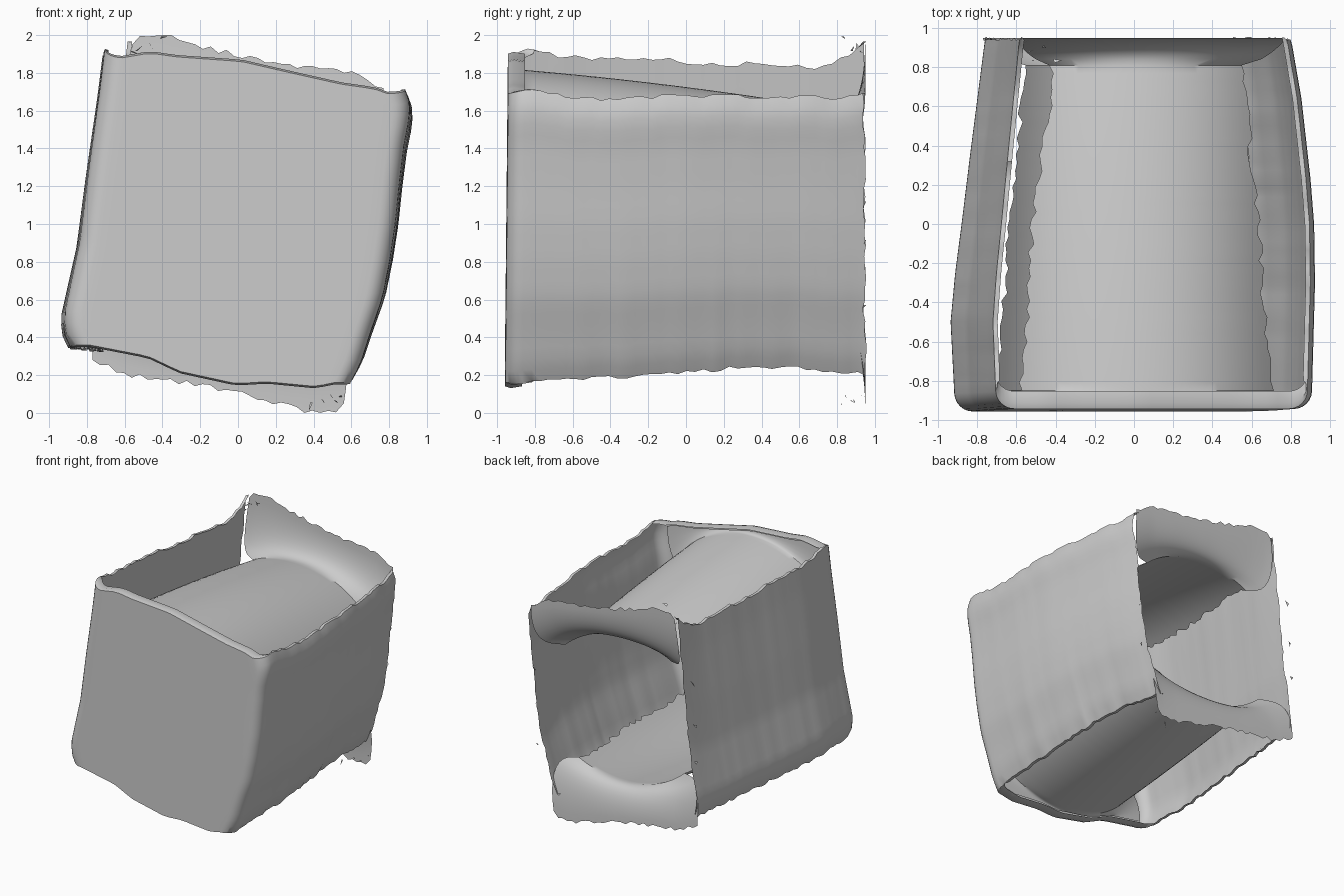
import bpy, bmesh, math, random
from mathutils import Matrix, Vector

random.seed(4)
cube = bpy.data.objects.get("Cube")
if cube:
    bpy.data.objects.remove(cube, do_unlink=True)

grey = bpy.data.materials.new("plain_grey")
grey.use_nodes = True
grey.diffuse_color = (0.6, 0.6, 0.6, 1)
grey.node_tree.nodes["Principled BSDF"].inputs["Base Color"].default_value = (0.6, 0.6, 0.6, 1)


def interp(t, pts):
    """Piecewise linear lookup in (position, value) pairs."""
    if t <= pts[0][0]:
        return pts[0][1]
    for (a, va), (b, vb) in zip(pts, pts[1:]):
        if t <= b:
            return va + (vb - va) * (t - a) / (b - a)
    return pts[-1][1]


def jitter(amount):
    return random.uniform(-amount, amount)


def finish(name, bm):
    mesh = bpy.data.meshes.new(name)
    bm.to_mesh(mesh)
    bm.free()
    obj = bpy.data.objects.new(name, mesh)
    bpy.context.collection.objects.link(obj)
    mesh.materials.append(grey)
    bpy.ops.object.select_all(action='DESELECT')
    obj.select_set(True)
    bpy.context.view_layer.objects.active = obj
    bpy.ops.object.shade_smooth_by_angle(angle=math.radians(40))
    return obj


def make_grid(name, rows):
    bm = bmesh.new()
    vs = [[bm.verts.new(p) for p in row] for row in rows]
    for r0, r1 in zip(vs, vs[1:]):
        for i in range(len(r0) - 1):
            bm.faces.new((r0[i], r0[i + 1], r1[i + 1], r1[i]))
    return finish(name, bm)


# Side bulge by height fraction, and taper by depth
RIGHT_SIDE = [(0, .61), (.06, .66), (.16, .71), (.29, .78), (.42, .82), (.55, .85), (.68, .87),
              (.81, .895), (.91, .925), (.97, .92), (1, .90)]
LEFT_SIDE = [(0, -.90), (.04, -.93), (.1, -.94), (.16, -.92), (.35, -.855), (.6, -.805), (.87, -.745), (1, -.72)]
LEFT_TAPER = [(-.95, .975), (-.5, 1), (-.25, .975), (0, .94), (.38, .89), (.96, .81)]
RIGHT_TAPER = [(-.95, .98), (-.8, .985), (-.3, 1), (0, .995), (.23, .975), (.64, .925), (.96, .865)]

# Rim heights: front edge by width fraction, walls by depth
FRONT_TOP = [(-1, 1.88), (-.79, 1.905), (-.6, 1.885), (-.1, 1.86), (.27, 1.8), (.65, 1.74), (.9, 1.715), (1, 1.69)]
FRONT_LOW = [(-1, .36), (-.52, .30), (-.26, .22), (.2, .155), (.45, .165), (.85, .14), (1, .16)]
LEFT_TOP = [(-.95, 1.88), (-.87, 1.92), (-.5, 1.87), (-.2, 1.88), (.2, 1.84), (.4, 1.855), (.7, 1.83),
            (.82, 1.87), (.95, 1.96)]
LEFT_LOW = [(-.95, .36), (-.5, .35), (.95, .33)]
RIGHT_TOP = [(-.95, 1.69), (-.85, 1.71), (-.55, 1.66), (0, 1.68), (.8, 1.67), (.95, 1.70)]
RIGHT_LOW = [(-.95, .16), (-.5, .18), (0, .21), (.35, .25), (.7, .23), (.95, .2)]
BACK_RIM = [(-.56, 1.95), (-.5, 2), (-.38, 2), (-.15, 1.93), (.1, 1.87), (.4, 1.82), (.6, 1.8), (.77, 1.72)]


def rim(m, y, left, front, right):
    if abs(m) < 1:
        return interp(m, front)
    return interp(y, left if m < 0 else right)


# Shell: right wall, rounded corner, front, rounded corner and left wall in one strip
R = .09
path = [(1, 0, .955 - 1.815 * i / 40) for i in range(40)]
path += [(1, -R * (1 - math.cos(t)), -.95 + R * (1 - math.sin(t)))
         for t in [math.pi / 2 * i / 6 for i in range(7)]]
half = len(path)
front = [(1 - i / 12, -R * (1 - i / 12), -.95) for i in range(1, 24)]
path = path + front + [(-m, -o, y) for m, o, y in reversed(path[:half])]

top_rough = [jitter(.012) for _ in path]
low_rough = [jitter(.012) for _ in path]
N = 26
rows = []
for j in range(-2, N + 3):
    s = min(max(j / N, 0), 1)
    roll = max(-j, j - N, 0)
    sign = 1 if j > N else -1
    row = []
    for i, (m, off, y) in enumerate(path):
        right = interp(s, RIGHT_SIDE) * interp(y, RIGHT_TAPER)
        left = interp(s, LEFT_SIDE) * interp(y, LEFT_TAPER)
        x = left + (right - left) * (m + 1) / 2 + off
        front_part = min(max((-.8 - y) / .1, 0), 1)
        edge = 1 - front_part
        hi = rim(m, y, LEFT_TOP, FRONT_TOP, RIGHT_TOP) + top_rough[i] * edge
        lo = rim(m, y, LEFT_LOW, FRONT_LOW, RIGHT_LOW) + low_rough[i] * edge
        # rolled lip along the front rim, with a slight backward lean of the front
        z = lo + (hi - lo) * s + sign * front_part * (0, .01, 0)[roll]
        y2 = y + front_part * ((0, .03, .09)[roll] + .015 * s - .008)
        x -= m * edge * .012 * roll
        if i in (0, len(path) - 1):
            y2 -= abs(jitter(.02))
        row.append((x, y2, z))
    rows.append(row)
make_grid("front_and_side_walls", rows)


# Arched sheet, meeting the front lip and turning up into a tall flange at the back
LEFT_EDGE = [(-.86, -.58), (-.5, -.55), (0, -.52), (.3, -.48), (.6, -.43), (.82, -.42)]
RIGHT_EDGE = [(-.86, .70), (-.5, .67), (0, .635), (.3, .6), (.82, .56)]


def sheet_height(x, y):
    d = x + .03
    t = y + .85
    return 1.815 - .085 * t - .025 * t * t - .5 * d * d - .4 * d ** 4


def sheet_rows(front_rim, front_left, front_right):
    M = 32
    steps = [("front", 1 - k / 5) for k in range(5)]
    steps += [("body", k / 40) for k in range(41)]
    steps += [("back", k / 10) for k in range(1, 11)]
    result = []
    for kind, q in steps:
        row = []
        y0 = {"front": -.85, "back": .81}.get(kind, -.85 + 1.66 * q)
        ang = q * math.pi / 2
        rough = (jitter(.015), jitter(.015)) if kind == "body" else (0, 0)
        for i in range(M + 1):
            u = i / M
            xa, xb = interp(y0, LEFT_EDGE) + rough[0], interp(y0, RIGHT_EDGE) + rough[1]
            x = xa + (xb - xa) * u
            y, z = y0, sheet_height(x, y0)
            if kind == "back":
                # the flange edges follow the walls, which lean inward toward the rim
                wide = -.56 + 1.33 * u
                top = interp(wide, BACK_RIM)
                if q == 1 and 0 < i < M:
                    top = min(top + jitter(.015), 2)
                wide += (-.07 * (1 - u) + .02 * u) * math.cos(ang)
                x += (wide - x) * math.sin(ang) ** .5
                y += .14 * math.sin(ang) ** .8
                z += (top - z) * (1 - math.cos(ang))
            elif kind == "front":
                wide = front_left + (front_right - front_left) * u
                top = interp(-1 + 2 * u, front_rim) - .015
                x += (wide - x) * math.sin(ang)
                y -= .03 * math.sin(ang)
                z += (top - z) * (1 - math.cos(ang))
            row.append((x, y, z))
        result.append(row)
    return result


# The lower sheet repeats the upper one, turned half way round the depth axis
half_turn = Matrix.Translation((0, 0, 2)) @ Matrix.Rotation(math.pi, 4, 'Y')
turned_low = [(-m, 2 - z) for m, z in reversed(FRONT_LOW)]
make_grid("upper_sheet", sheet_rows(FRONT_TOP, -.64, .79))
make_grid("lower_sheet", [[half_turn @ Vector(p) for p in row] for row in sheet_rows(turned_low, -.56, .80)])


# Small loose flakes along the torn back corners
bm = bmesh.new()
spots = [(.39, .83, .03), (.52, .88, .07), (.54, .93, .1), (.46, .9, .06), (.5, .84, .1), (.72, .94, .55),
         (.74, .94, .9), (.76, .94, 1.2)]
for spot in spots:
    for flip in (False, True):
        c = half_turn @ Vector(spot) if flip else Vector(spot)
        corners = [c + Vector((jitter(.025), jitter(.015), jitter(.025))) for _ in range(3)]
        bm.faces.new([bm.verts.new(p) for p in corners])
finish("loose_flakes", bm)
